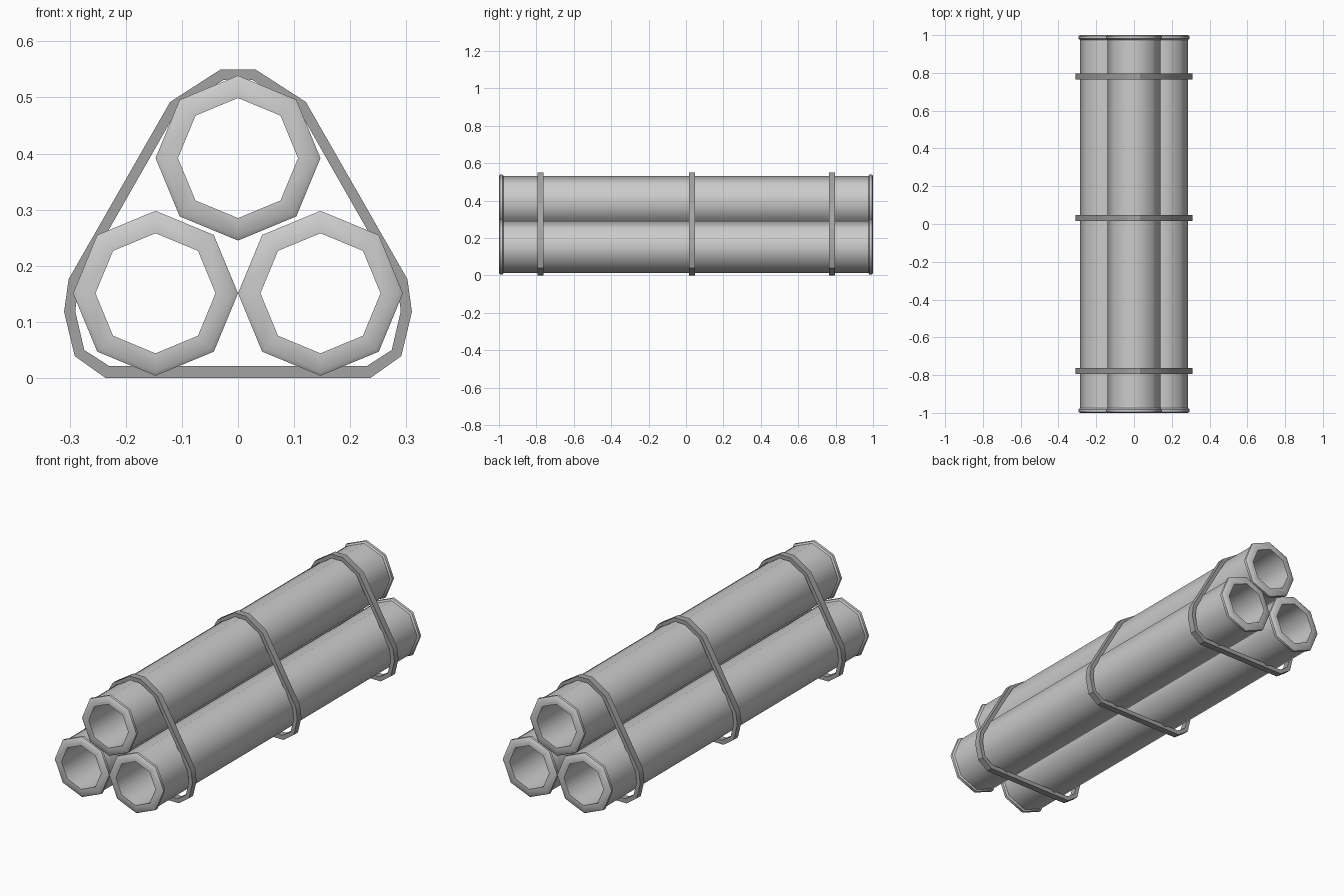
import bpy, math

if "Cube" in bpy.data.objects:
    bpy.data.objects.remove(bpy.data.objects["Cube"])

SIDES = 8


def make_object(name, verts, faces):
    mesh = bpy.data.meshes.new(name)
    mesh.from_pydata(verts, [], faces)
    mesh.update()
    obj = bpy.data.objects.new(name, mesh)
    bpy.context.collection.objects.link(obj)
    return obj


def closed_sweep(name, rings):
    """Skin a closed sequence of rings of (x, y, z) points."""
    n, m = len(rings), len(rings[0])
    verts = [p for ring in rings for p in ring]
    faces = []
    for i in range(n):
        for j in range(m):
            a, b = i * m, (i + 1) % n * m
            k = (j + 1) % m
            faces.append((a + j, a + k, b + k, b + j))
    return make_object(name, verts, faces)


def smooth(obj, angle):
    bpy.ops.object.select_all(action='DESELECT')
    obj.select_set(True)
    bpy.context.view_layer.objects.active = obj
    bpy.ops.object.shade_smooth_by_angle(angle=math.radians(angle))


# Octagonal pipes: hollow, with a bevelled collar at each end (y, radius)
half = [(-1.0, 0.107), (-1.0, 0.139), (-0.994, 0.147), (-0.981, 0.147), (-0.975, 0.139)]
profile = half + [(-y, r) for y, r in reversed(half)]


def pipe(name, cx, cz):
    rings = []
    for y, r in profile:
        rings.append([(cx + r * math.cos(math.tau * k / SIDES), y,
                       cz + r * math.sin(math.tau * k / SIDES)) for k in range(SIDES)])
    smooth(closed_sweep(name, rings), 50)


pipe("top_pipe", 0.0, 0.392)
pipe("left_pipe", -0.147, 0.151)
pipe("right_pipe", 0.147, 0.151)

# Straps: right half of outer and inner outline, mirrored to a closed loop
outer = [(0.031, 0.55), (0.121, 0.492), (0.302, 0.176), (0.31, 0.118), (0.291, 0.039), (0.236, 0.0)]
inner = [(0.026, 0.531), (0.106, 0.482), (0.284, 0.17), (0.29, 0.119), (0.274, 0.05), (0.229, 0.021)]
strap_mat = bpy.data.materials.new("dark_strap")
strap_mat.diffuse_color = (0.36, 0.36, 0.36, 1)
strap_mat.use_nodes = True
strap_mat.node_tree.nodes["Principled BSDF"].inputs["Base Color"].default_value = strap_mat.diffuse_color


def strap(name, y, w=0.032):
    def loop(pts):
        return pts + [(-x, z) for x, z in reversed(pts)]
    rings = [[(o[0], y - w / 2, o[1]), (i[0], y - w / 2, i[1]),
              (i[0], y + w / 2, i[1]), (o[0], y + w / 2, o[1])]
             for o, i in zip(loop(outer), loop(inner))]
    obj = closed_sweep(name, rings)
    obj.data.materials.append(strap_mat)
    smooth(obj, 30)


for name, y in (("front_strap", -0.778), ("middle_strap", 0.031), ("back_strap", 0.78)):
    strap(name, y)

# Make all normals point outward
for obj in bpy.context.collection.objects:
    bpy.ops.object.select_all(action='DESELECT')
    obj.select_set(True)
    bpy.context.view_layer.objects.active = obj
    bpy.ops.object.mode_set(mode='EDIT')
    bpy.ops.mesh.select_all(action='SELECT')
    bpy.ops.mesh.normals_make_consistent(inside=False)
    bpy.ops.object.mode_set(mode='OBJECT')
